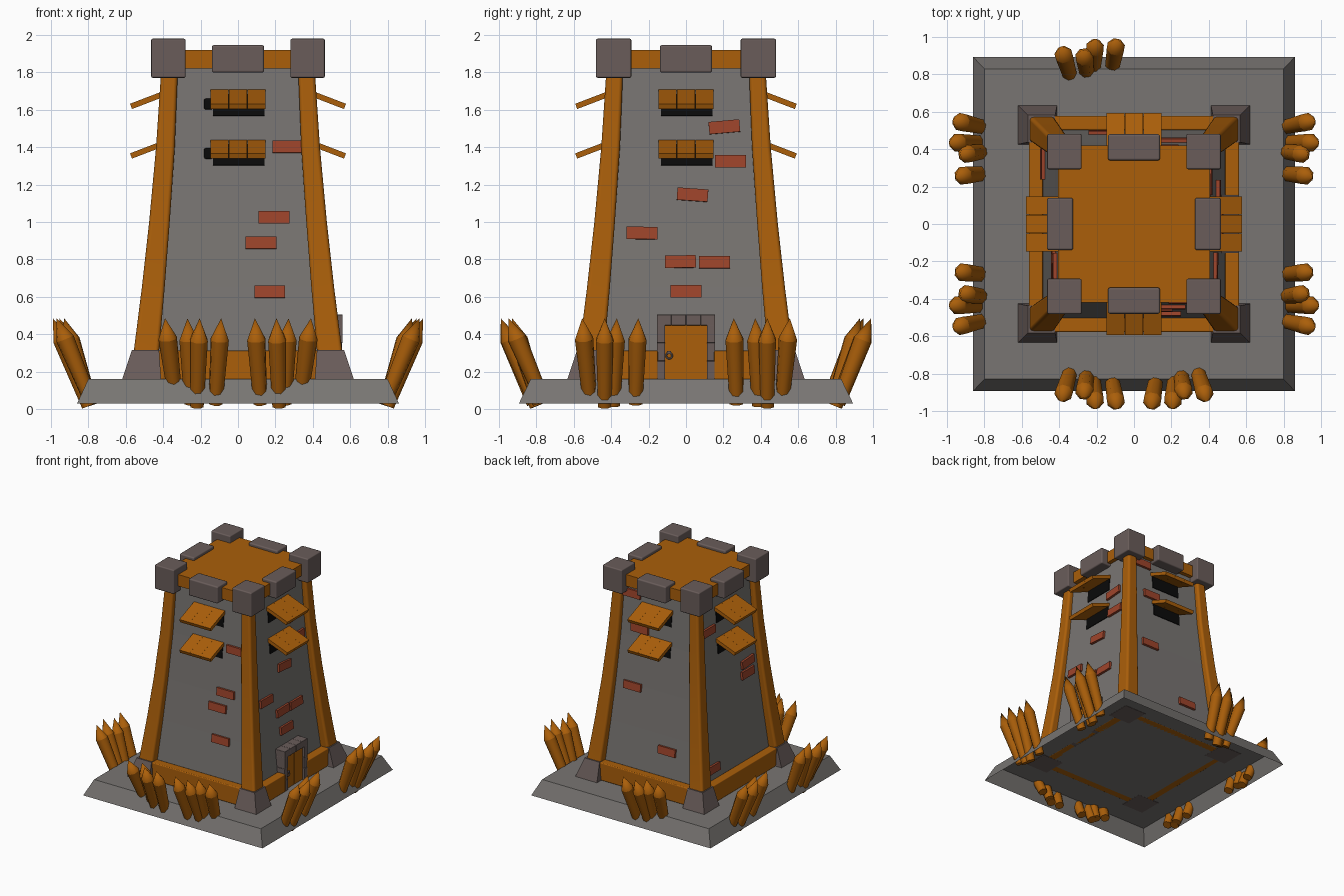
import bpy, bmesh, math
from mathutils import Matrix, Vector

if "Cube" in bpy.data.objects:
    bpy.data.objects.remove(bpy.data.objects["Cube"])


def material(name, rgb):
    m = bpy.data.materials.new(name)
    m.diffuse_color = (*rgb, 1)
    m.use_nodes = True
    m.node_tree.nodes["Principled BSDF"].inputs["Base Color"].default_value = m.diffuse_color
    return m


WOOD = material("orange_wood", (0.405, 0.114, 0.003))
WALL = material("grey_plaster", (0.19, 0.179, 0.17))
STONE = material("dark_stone", (0.142, 0.108, 0.102))
BRICK = material("red_brick", (0.34, 0.058, 0.024))
BLACK = material("black_opening", (0.003, 0.003, 0.003))


def finish(bm, name, mat, bevel=0.0, segs=2):
    bmesh.ops.recalc_face_normals(bm, faces=bm.faces)
    me = bpy.data.meshes.new(name)
    bm.to_mesh(me)
    bm.free()
    me.materials.append(mat)
    ob = bpy.data.objects.new(name, me)
    bpy.context.collection.objects.link(ob)
    if bevel:  # softened edges with hardened normals
        b = ob.modifiers.new("bevel", "BEVEL")
        b.width, b.segments, b.limit_method = bevel, segs, "ANGLE"
        b.angle_limit = math.radians(40)
        b.harden_normals = True
        for p in me.polygons:
            p.use_smooth = True
    return ob


def loft(name, sections, mat, bevel=0.0, segs=2, bottom=True):
    """Stack of rectangles (z, x0, x1, y0, y1) joined into a solid."""
    bm = bmesh.new()
    rings = [[bm.verts.new(p) for p in ((x0, y0, z), (x1, y0, z), (x1, y1, z), (x0, y1, z))]
             for z, x0, x1, y0, y1 in sections]
    for a, b in zip(rings, rings[1:]):
        for i in range(4):
            j = (i + 1) % 4
            bm.faces.new((a[i], a[j], b[j], b[i]))
    if bottom:
        bm.faces.new(rings[0])
    bm.faces.new(rings[-1])
    return finish(bm, name, mat, bevel, segs)


def box(name, center, size, mat, mtx=Matrix(), rot=Matrix(), bevel=0.0):
    bm = bmesh.new()
    m = mtx @ Matrix.Translation(center) @ rot @ Matrix.Diagonal((*size, 1))
    bmesh.ops.create_cube(bm, size=1, matrix=m)
    return finish(bm, name, mat, bevel)


# Tower profile: height, outer half width of posts, post width, wall recess
PROFILE = [(0.158, 0.582, 0.142, 0.072), (0.31, 0.557, 0.135, 0.070), (0.65, 0.514, 0.122, 0.060),
           (1.00, 0.475, 0.110, 0.053), (1.40, 0.438, 0.100, 0.046), (1.85, 0.408, 0.088, 0.040)]
DY = 0.015  # tower is slightly deeper than wide


def wall_at(z):
    for (z0, h0, _, r0), (z1, h1, _, r1) in zip(PROFILE, PROFILE[1:]):
        if z <= z1:
            t = (z - z0) / (z1 - z0)
            a, b = h0 - r0, h1 - r1
            return a + (b - a) * t, math.atan((b - a) / (z1 - z0))
    return 0.37, -0.06


def side(k):
    """Local frame of a side: 0 front, 1 right, 2 back, 3 left; outward is -y."""
    return Matrix.Rotation(k * math.pi / 2, 4, "Z")


def depth(k):
    return DY if k % 2 == 0 else 0.0


# Ground slab (hollow, open underneath) and plaster walls
loft("ground_slab", [(0.03, -0.86, 0.86, -0.893, 0.893), (0.16, -0.8, 0.8, -0.83, 0.83)], WALL, bottom=False)
loft("tower_wall", [(z, -(h - r), h - r, -(h - r + DY), h - r + DY) for z, h, w, r in PROFILE], WALL)

# Corner posts with stone feet and stone caps
for sx in (-1, 1):
    for sy in (-1, 1):
        def corner(z, outer, inner):
            xs = sorted((sx * outer, sx * inner))
            ys = sorted((sy * (outer + DY), sy * (inner + DY)))
            return (z, *xs, *ys)
        loft("corner_post", [corner(z, h, h - w) for z, h, w, r in PROFILE], WOOD, 0.02, 3)
        loft("post_foot", [corner(0.157, 0.62, 0.41), corner(0.172, 0.615, 0.412),
                           corner(0.315, 0.567, 0.422)], STONE)
        box("corner_cap", (sx * 0.372, sy * 0.387, 1.875), (0.185, 0.19, 0.21), STONE, bevel=0.01)

# Roof deck
box("roof_deck", (0, 0, 1.87), (0.81, 0.84, 0.10), WOOD)

# Bricks per side: u, z, tilt in degrees
BRICKS = {
    0: [(0.266, 1.402, 0), (0.193, 1.024, 0), (0.123, 0.888, 0), (0.17, 0.626, 0)],
    1: [(0.205, 1.508, 5), (0.238, 1.324, 0), (0.035, 1.145, -4), (-0.235, 0.94, -1),
        (-0.03, 0.787, 1), (0.152, 0.784, 0), (0, 0.628, 0)],
    2: [(-0.2, 0.985, 0), (0.16, 0.53, 0), (-0.24, 1.76, 0), (-0.155, 1.48, 0)],
    3: [(0.24, 1.10, 4), (0.23, 1.01, 0), (-0.25, 1.54, 0), (-0.32, 0.40, 0)],
}

for k in range(4):
    m, d = side(k), depth(k)
    half = 0.43 + (0.0 if k % 2 == 0 else DY)
    # Sill beams, split around the door on the right side
    spans = [(-half, half)] if k != 1 else [(-half, -0.15), (0.15, half)]
    for a, b in spans:
        box("sill_beam", ((a + b) / 2, -(0.525 + d), 0.235), (b - a, 0.075, 0.154), WOOD, m, bevel=0.008)
    # Middle battlement
    box("battlement", (0, -(0.395 + d), 1.872), (0.28, 0.14, 0.148), STONE, m, bevel=0.012)
    # Slots with plank awnings
    for z in (1.625, 1.36):
        w, a = wall_at(z)
        lean = Matrix.Rotation(a, 4, "X")
        box("window_slot", (0.003, -(w + d), z), (0.275, 0.012, 0.115), BLACK, m, lean)
        for i in (-1, 0, 1):
            box("awning_plank", (i * 0.099, -(0.467 + d), z + 0.033), (0.0985, 0.225, 0.03), WOOD, m,
                Matrix.Rotation(math.radians(21), 4, "X"))
    # Bricks
    for u, z, tilt in BRICKS[k]:
        w, a = wall_at(z)
        rot = Matrix.Rotation(a, 4, "X") @ Matrix.Rotation(math.radians(-tilt), 4, "Y")
        box("brick", (u, -(w + d + 0.003), z), (0.165, 0.034, 0.066), BRICK, m, rot)

# Small shutters beside the front slots
for z in (1.63, 1.365):
    box("slot_shutter", (-0.158, -0.405, z), (0.05, 0.03, 0.06), BLACK, bevel=0.012)

# Door on the right side: planks, stone surround, ring handle
R = side(1)
for i in range(4):
    box("door_plank", (-0.0845 + i * 0.0563, -0.52, 0.305), (0.055, 0.04, 0.29), WOOD, R)
box("door_back", (0, -0.51, 0.305), (0.23, 0.04, 0.29), WOOD, R)
for s in (-1, 1):
    for i in range(3):
        box("door_jamb_stone", (s * 0.134, -0.505, 0.208 + i * 0.097), (0.044, 0.11 - 0.006 * (i % 2), 0.097),
            STONE, R, bevel=0.003)
for i in range(4):
    box("door_lintel_stone", (-0.117 + i * 0.078, -0.505, 0.476), (0.078, 0.11, 0.058), STONE, R, bevel=0.003)
bpy.ops.mesh.primitive_torus_add(major_radius=0.016, minor_radius=0.005, major_segments=12, minor_segments=6,
                                 location=(0.547, -0.09, 0.285), rotation=(0, math.pi / 2, 0))
bpy.context.object.name = "door_ring"
bpy.context.object.data.materials.append(STONE)
box("door_ring_mount", (-0.09, -0.545, 0.302), (0.022, 0.02, 0.016), STONE, R)


def stake(base, tip):
    """Eight-sided sharpened stake."""
    base, tip = Vector(base), Vector(tip)
    axis = tip - base
    q = axis.to_track_quat("Z", "Y").to_matrix()
    bm = bmesh.new()
    rings = []
    for t, r in ((0, 0.038), (0.75, 0.050)):
        rings.append([bm.verts.new(base + axis * t + q @ Vector((r * math.cos(i * math.pi / 4 + 0.39),
                                                                 r * math.sin(i * math.pi / 4 + 0.39), 0)))
                      for i in range(8)])
    point = bm.verts.new(tip)
    for i in range(8):
        j = (i + 1) % 8
        for f in (bm.faces.new((rings[0][i], rings[0][j], rings[1][j], rings[1][i])),
                  bm.faces.new((rings[1][i], rings[1][j], point))):
            f.smooth = True
    bm.faces.new(rings[0])
    for ring in rings:  # crisp shoulder and end
        for i in range(8):
            bm.edges.get((ring[i], ring[(i + 1) % 8])).smooth = False
    finish(bm, "stake", WOOD)


# Stake clusters: base offset, tip offset, base reach, tip reach, base height
STAKES = [(-0.095, -0.15, 0.77, 0.95, 0.06), (-0.01, -0.03, 0.785, 0.93, 0.03),
          (0.02, 0.035, 0.80, 0.99, 0.015), (0.12, 0.15, 0.815, 0.99, 0.03)]
SIDE_STAKES = [(-0.11, -0.15, 0.79, 0.97, 0.05), (-0.03, -0.03, 0.80, 0.99, 0.015),
               (0.015, 0.035, 0.785, 0.93, 0.02), (0.135, 0.15, 0.79, 0.955, 0.03)]
# Side and cluster centre (mirrored where positive); the back has one cluster only
for k, c in ((0, -0.24), (0, 0.24), (1, -0.405), (1, 0.405), (3, -0.405), (3, 0.405), (2, 0.24)):
    s = 1 if c < 0 else -1
    for bu, tu, br, tr, bz in (SIDE_STAKES if k % 2 else STAKES):
        stake(side(k) @ Vector((c + s * bu, -br, bz)), side(k) @ Vector((c + s * tu, -tr, 0.485)))
